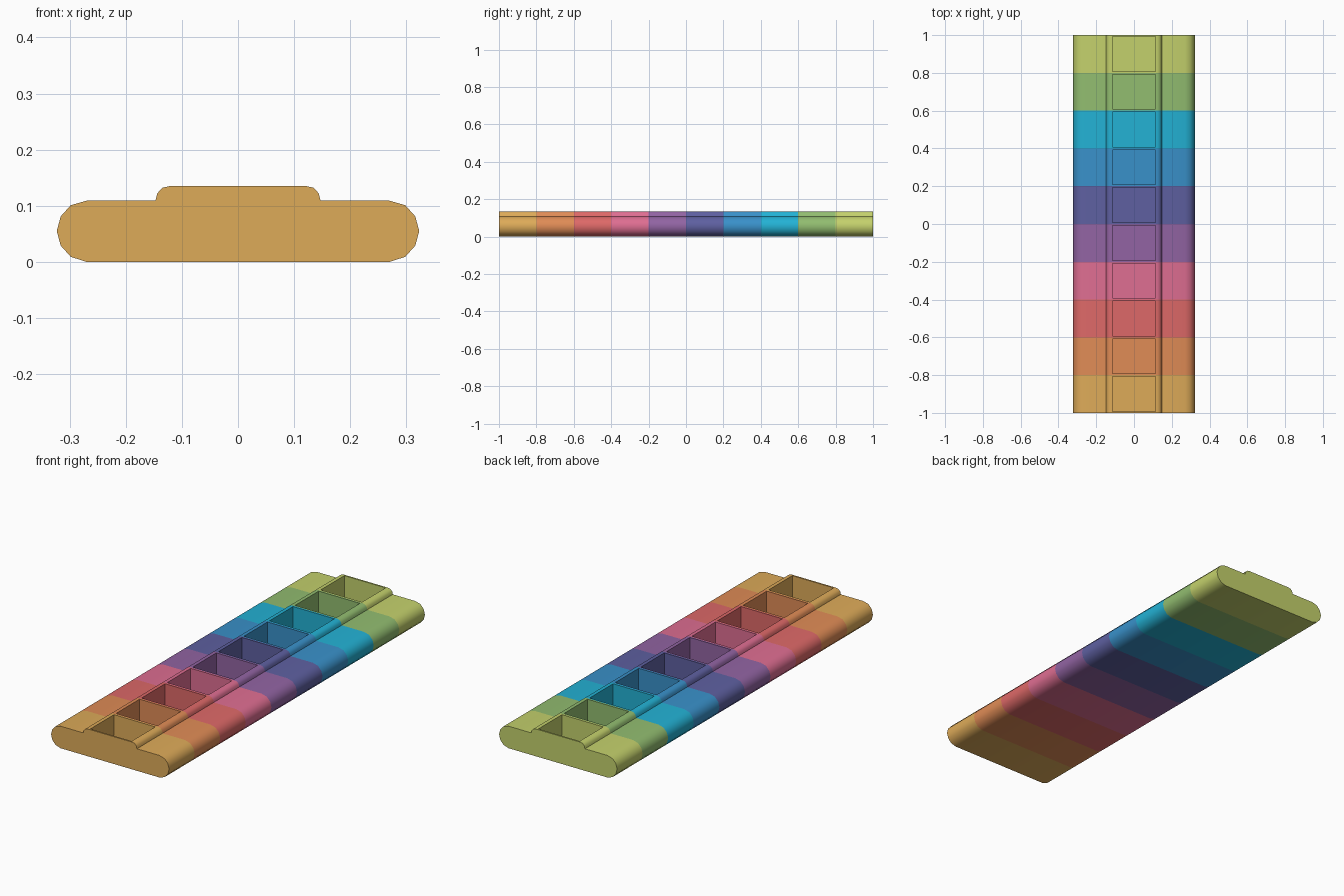
import bpy, bmesh, math

if "Cube" in bpy.data.objects:
    bpy.data.objects.remove(bpy.data.objects["Cube"])

# Colours from front (-y) to back (+y), as sRGB bytes
COLOURS = [
    ("amber", (222, 171, 89)), ("orange", (224, 140, 86)),
    ("red", (222, 105, 104)), ("pink", (223, 110, 146)),
    ("purple", (146, 100, 163)), ("indigo", (94, 96, 161)),
    ("blue", (57, 145, 202)), ("cyan", (35, 178, 213)),
    ("green", (146, 189, 112)), ("lime", (196, 209, 108)),
]
SEG = 0.2          # length of one coloured section
POCKET_X = 0.113   # half width of a pocket
FLOOR = 0.025      # pocket floor height


def linear(c):
    c /= 255
    return c / 12.92 if c <= 0.04045 else ((c + 0.055) / 1.055) ** 2.4


# Right half of the cross-section, bottom to top: rounded side, then raised rail
HALF = [(0.27, 0), (0.298, 0.009), (0.316, 0.029), (0.323, 0.055),
        (0.316, 0.081), (0.298, 0.101), (0.27, 0.109),
        (0.147, 0.109), (0.144, 0.122), (0.135, 0.132), (0.122, 0.135),
        (POCKET_X, 0.135)]
PROFILE = HALF + [(-x, z) for x, z in reversed(HALF)]


def section(index, name, rgb):
    y0 = -1 + index * SEG
    y1 = y0 + SEG
    bm = bmesh.new()
    front = [bm.verts.new((x, y0, z)) for x, z in PROFILE]
    back = [bm.verts.new((x, y1, z)) for x, z in PROFILE]
    n = len(PROFILE)
    right, left = len(HALF) - 1, len(HALF)
    for i in range(n):
        if i == right:
            continue
        j = (i + 1) % n
        bm.faces.new((front[i], front[j], back[j], back[i]))
    # End caps only on the outermost sections
    if index == 0:
        bm.faces.new(front)
    if index == len(COLOURS) - 1:
        bm.faces.new(back)

    # Pocket rim, walls and floor
    a, b = y0 + 0.008, y1 - 0.008
    corners = [(-POCKET_X, a), (POCKET_X, a), (POCKET_X, b), (-POCKET_X, b)]
    top = [bm.verts.new((x, y, 0.135)) for x, y in corners]
    low = [bm.verts.new((x, y, FLOOR)) for x, y in corners]
    bm.faces.new((front[left], front[right], top[1], top[0]))
    bm.faces.new((back[right], back[left], top[3], top[2]))
    for i in range(4):
        j = (i + 1) % 4
        bm.faces.new((top[i], top[j], low[j], low[i]))
    bm.faces.new(low)
    # Join the rim to the side rails along the pocket
    for rail, near, far in ((right, top[1], top[2]), (left, top[0], top[3])):
        for f in list(bm.faces):
            if front[rail] in f.verts and back[rail] in f.verts:
                vs = [v for v in f.verts]
                k = vs.index(front[rail])
                if vs[(k + 1) % 4] == back[rail]:
                    vs[k + 1:k + 1] = [near, far]
                else:
                    vs[k:k] = [far, near]
                bm.faces.remove(f)
                bm.faces.new(vs)
    bmesh.ops.recalc_face_normals(bm, faces=bm.faces)
    # Open middle sections: make sure the underside faces down
    bm.normal_update()
    under = min(bm.faces, key=lambda f: f.calc_center_median().z)
    if under.normal.z > 0:
        bmesh.ops.reverse_faces(bm, faces=bm.faces)

    mesh = bpy.data.meshes.new(name + "_compartment")
    bm.to_mesh(mesh)
    bm.free()
    obj = bpy.data.objects.new(name + "_compartment", mesh)
    bpy.context.collection.objects.link(obj)
    mat = bpy.data.materials.new(name)
    mat.diffuse_color = (*[linear(c) for c in rgb], 1)
    mat.use_nodes = True
    mat.node_tree.nodes["Principled BSDF"].inputs["Base Color"].default_value = mat.diffuse_color
    mesh.materials.append(mat)
    bpy.ops.object.select_all(action='DESELECT')
    obj.select_set(True)
    bpy.context.view_layer.objects.active = obj
    bpy.ops.object.shade_smooth_by_angle(angle=math.radians(42))


for i, (name, rgb) in enumerate(COLOURS):
    section(i, name, rgb)
